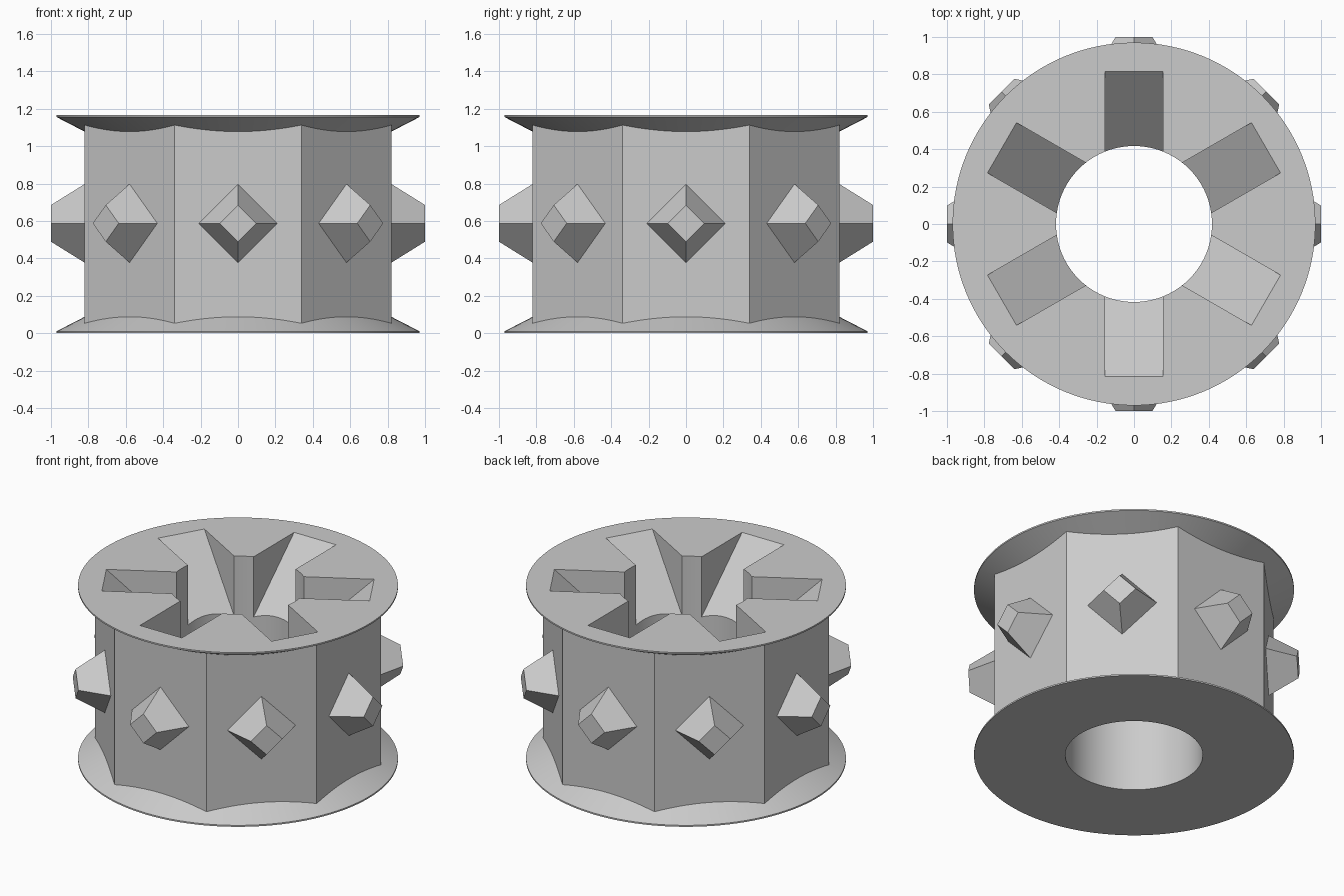
import bpy, bmesh, math
from mathutils import Matrix

cube = bpy.data.objects.get("Cube")
if cube:
    bpy.data.objects.remove(cube, do_unlink=True)

HEIGHT, MID, APOTHEM, BORE = 1.165, 0.587, 0.82, 0.417

grey = bpy.data.materials.new("plain_grey")
grey.use_nodes = True
GREY = (0.6, 0.6, 0.6, 1)
grey.diffuse_color = GREY
grey.node_tree.nodes["Principled BSDF"].inputs["Base Color"].default_value = GREY


def make(name, bm):
    bmesh.ops.recalc_face_normals(bm, faces=bm.faces)
    mesh = bpy.data.meshes.new(name)
    bm.to_mesh(mesh)
    bm.free()
    mesh.materials.append(grey)
    obj = bpy.data.objects.new(name, mesh)
    bpy.context.collection.objects.link(obj)
    return obj


def stack(name, rings, sides, turn=0):
    """Closed solid through (radius, height) rings."""
    bm = bmesh.new()
    loops = []
    for r, z in rings:
        angles = [turn + math.tau * i / sides for i in range(sides)]
        loops.append([bm.verts.new((r * math.cos(a), r * math.sin(a), z)) for a in angles])
    for low, high in zip(loops, loops[1:]):
        for i in range(sides):
            j = (i + 1) % sides
            bm.faces.new((low[i], low[j], high[j], high[i]))
    bm.faces.new(loops[0][::-1])
    bm.faces.new(loops[-1])
    return make(name, bm)


def combine(target, tool, operation):
    mod = target.modifiers.new(operation.lower(), "BOOLEAN")
    mod.operation = operation
    mod.solver = "EXACT"
    mod.object = tool
    bpy.context.view_layer.objects.active = target
    bpy.ops.object.modifier_apply(modifier=mod.name)
    bpy.data.objects.remove(tool, do_unlink=True)


# Eight-sided drum with a conical flange at each end
drum = stack("drum", [(APOTHEM / math.cos(math.pi / 8), z) for z in (0.03, HEIGHT - 0.03)],
             8, math.pi / 8)
flange = [(0.97, 0), (0.97, 0.01), (0.79, 0.103)]
combine(drum, stack("lower_flange", flange, 128), "UNION")
combine(drum, stack("upper_flange", [(r, HEIGHT - z) for r, z in reversed(flange)], 128), "UNION")

# Round bore through the middle
combine(drum, stack("bore_cutter", [(BORE, -0.2), (BORE, HEIGHT + 0.2)], 96), "DIFFERENCE")

# Six slots in the top with floors sloping down to the bore
slope, outer, inner, half_width = 0.94, 0.815, 0.3, 0.155
wedge = [(outer, HEIGHT), (outer, HEIGHT + 0.2), (inner, HEIGHT + 0.2),
         (inner, HEIGHT - slope * (outer - inner))]
for k in range(6):
    bm = bmesh.new()
    sides = [[bm.verts.new((r, y, z)) for r, z in wedge] for y in (-half_width, half_width)]
    bm.faces.new(sides[0])
    bm.faces.new(sides[1][::-1])
    for i in range(4):
        j = (i + 1) % 4
        bm.faces.new((sides[0][i], sides[1][i], sides[1][j], sides[0][j]))
    bm.transform(Matrix.Rotation(math.radians(30 + 60 * k), 4, "Z"))
    combine(drum, make("slot_cutter", bm), "DIFFERENCE")

bpy.ops.object.select_all(action="DESELECT")
drum.select_set(True)
bpy.context.view_layer.objects.active = drum
bpy.ops.object.shade_smooth_by_angle(angle=math.radians(20))

# A blunt diamond stud on each drum face
for k in range(8):
    stud = stack(f"stud_{k + 1}", [(0.212, APOTHEM - 0.003), (0.098, 1.0)], 4)
    stud.data.transform(Matrix.Translation((0, 0, MID))
                        @ Matrix.Rotation(math.radians(45 * k), 4, "Z")
                        @ Matrix.Rotation(math.pi / 2, 4, "Y"))
